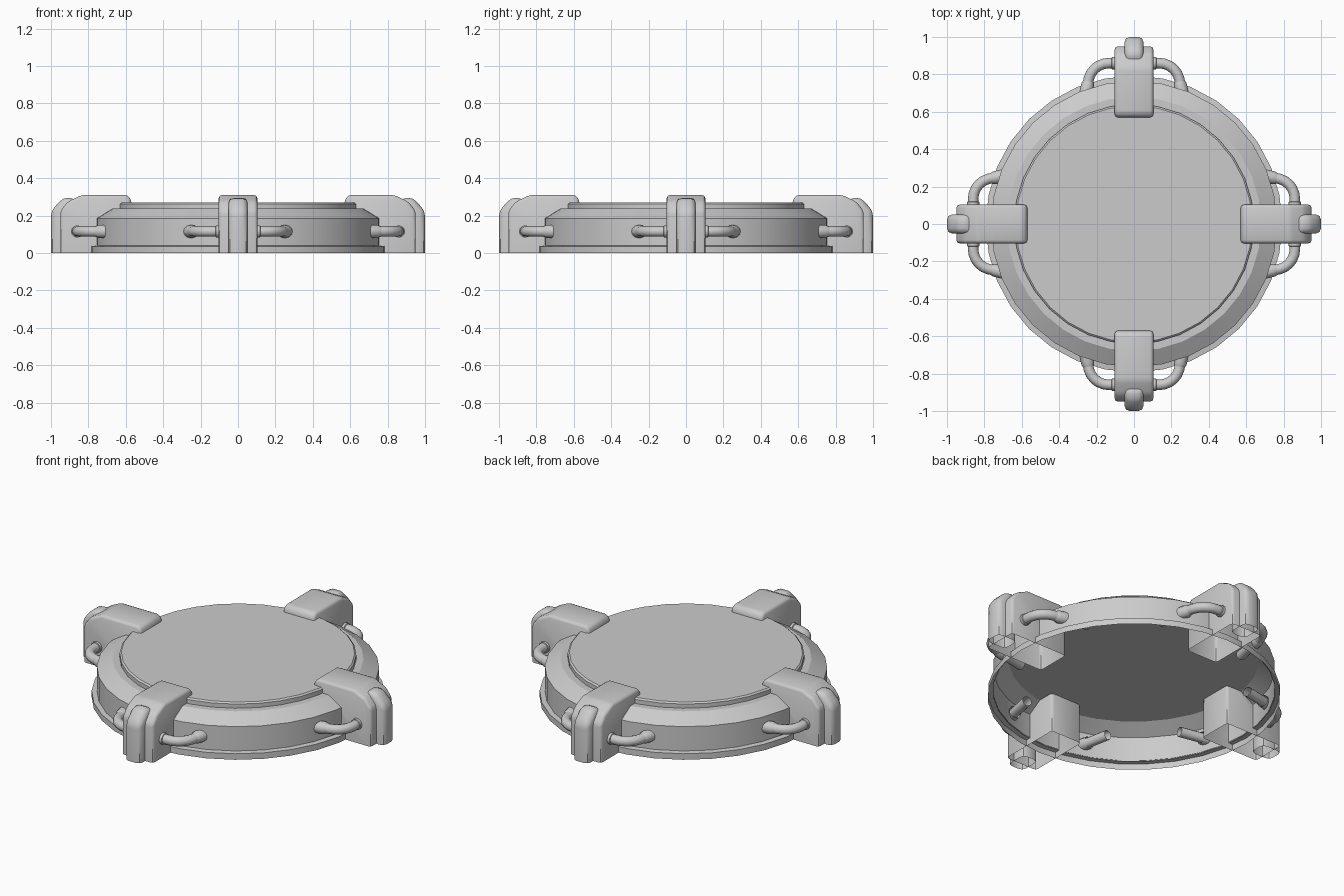
import bpy, bmesh, math
from mathutils import Matrix

if "Cube" in bpy.data.objects:
    bpy.data.objects.remove(bpy.data.objects["Cube"])


def add_object(name, mesh, matrix=Matrix()):
    ob = bpy.data.objects.new(name, mesh)
    bpy.context.collection.objects.link(ob)
    ob.matrix_world = matrix
    return ob


def finish(bm, name, angle):
    mesh = bpy.data.meshes.new(name)
    bm.to_mesh(mesh)
    bm.free()
    for p in mesh.polygons:
        p.use_smooth = True
    mesh.set_sharp_from_angle(angle=math.radians(angle))
    return mesh


def bridge(bm, rings):
    sides = len(rings[0])
    for a, b in zip(rings, rings[1:]):
        for i in range(sides):
            j = (i + 1) % sides
            bm.faces.new((a[i], a[j], b[j], b[i]))


def lathe(name, profile, sides=32, cap=True):
    # Shell turned around z, open below, optionally capped on top
    bm = bmesh.new()
    rings = [[bm.verts.new((r * math.cos(2 * math.pi * i / sides),
                            r * math.sin(2 * math.pi * i / sides), z))
              for i in range(sides)] for r, z in profile]
    bridge(bm, rings)
    if cap:
        bm.faces.new(rings[-1])
    return add_object(name, finish(bm, name, 25))


def clamp_mesh(name, profile, half_width, bevel):
    # Side profile extruded across y, bottom left open, edges rounded
    bm = bmesh.new()
    left = [bm.verts.new((x, -half_width, z)) for x, z in profile]
    right = [bm.verts.new((x, half_width, z)) for x, z in profile]
    bm.faces.new(left)
    bm.faces.new(right[::-1])
    for i in range(len(profile) - 1):
        bm.faces.new((left[i], right[i], right[i + 1], left[i + 1]))
    bmesh.ops.recalc_face_normals(bm, faces=bm.faces)
    edges = [e for e in bm.edges if not e.is_boundary]
    bmesh.ops.bevel(bm, geom=edges, offset=bevel, segments=2, profile=0.5,
                    affect='EDGES', clamp_overlap=True)
    return finish(bm, name, 45)


def tube_mesh(name, points, radii, sides=12):
    # Round tube following a flat path at constant height
    bm = bmesh.new()
    rings = []
    for k, (x, y) in enumerate(points):
        x0, y0 = points[max(k - 1, 0)]
        x1, y1 = points[min(k + 1, len(points) - 1)]
        n = math.hypot(x1 - x0, y1 - y0)
        nx, ny = -(y1 - y0) / n, (x1 - x0) / n
        ring = []
        for i in range(sides):
            a = 2 * math.pi * i / sides
            c, s = radii[k] * math.cos(a), radii[k] * math.sin(a)
            ring.append(bm.verts.new((x + nx * c, y + ny * c, 0.115 + s)))
        rings.append(ring)
    bridge(bm, rings)
    bmesh.ops.recalc_face_normals(bm, faces=bm.faces)
    return finish(bm, name, 40)


# Round pad: flange, wall with sloped shoulder, raised top plate
lathe("pad_flange", [(0.793, 0), (0.793, 0.036), (0.763, 0.04)], cap=False)
lathe("pad_body", [(0.765, 0.036), (0.765, 0.185), (0.68, 0.237)])
lathe("pad_top_plate", [(0.641, 0.237), (0.641, 0.262), (0.632, 0.27)])

# Clamp block and the narrow rib on its outer end
block = clamp_mesh("clamp_block", [(0.57, 0), (0.57, 0.285), (0.592, 0.31), (0.835, 0.31),
                                   (0.91, 0.275), (0.95, 0.225), (0.95, 0)], 0.103, 0.024)
rib = clamp_mesh("clamp_rib", [(0.87, 0), (0.87, 0.295), (0.935, 0.295),
                               (1.0, 0.225), (1.0, 0)], 0.051, 0.028)

# Pipe: leaves the block sideways, bends, and enters the wall
bend = [(0.75 + 0.11 * math.cos(math.radians(a)), 0.135 + 0.11 * math.sin(math.radians(a)))
        for a in range(0, 76, 15)]
path = [(0.86, 0.08), (0.86, 0.118), (0.86, 0.12)] + bend + [(0.56, 0.285)]
pipe = tube_mesh("pipe", path, [0.033, 0.033, 0.028] + [0.028] * 7)
collar = tube_mesh("pipe_collar", [(0.763, 0.242), (0.745, 0.247), (0.69, 0.26)],
                   [0.028, 0.035, 0.035])

for k, side in enumerate(("right", "back", "left", "front")):
    turn = Matrix.Rotation(k * math.pi / 2, 4, 'Z')
    add_object(side + "_clamp_block", block, turn)
    add_object(side + "_clamp_rib", rib, turn)
    for tag, s in (("a", 1), ("b", -1)):
        m = turn @ Matrix.Diagonal((1, s, 1, 1))
        add_object(f"{side}_pipe_{tag}", pipe, m)
        add_object(f"{side}_pipe_collar_{tag}", collar, m)
